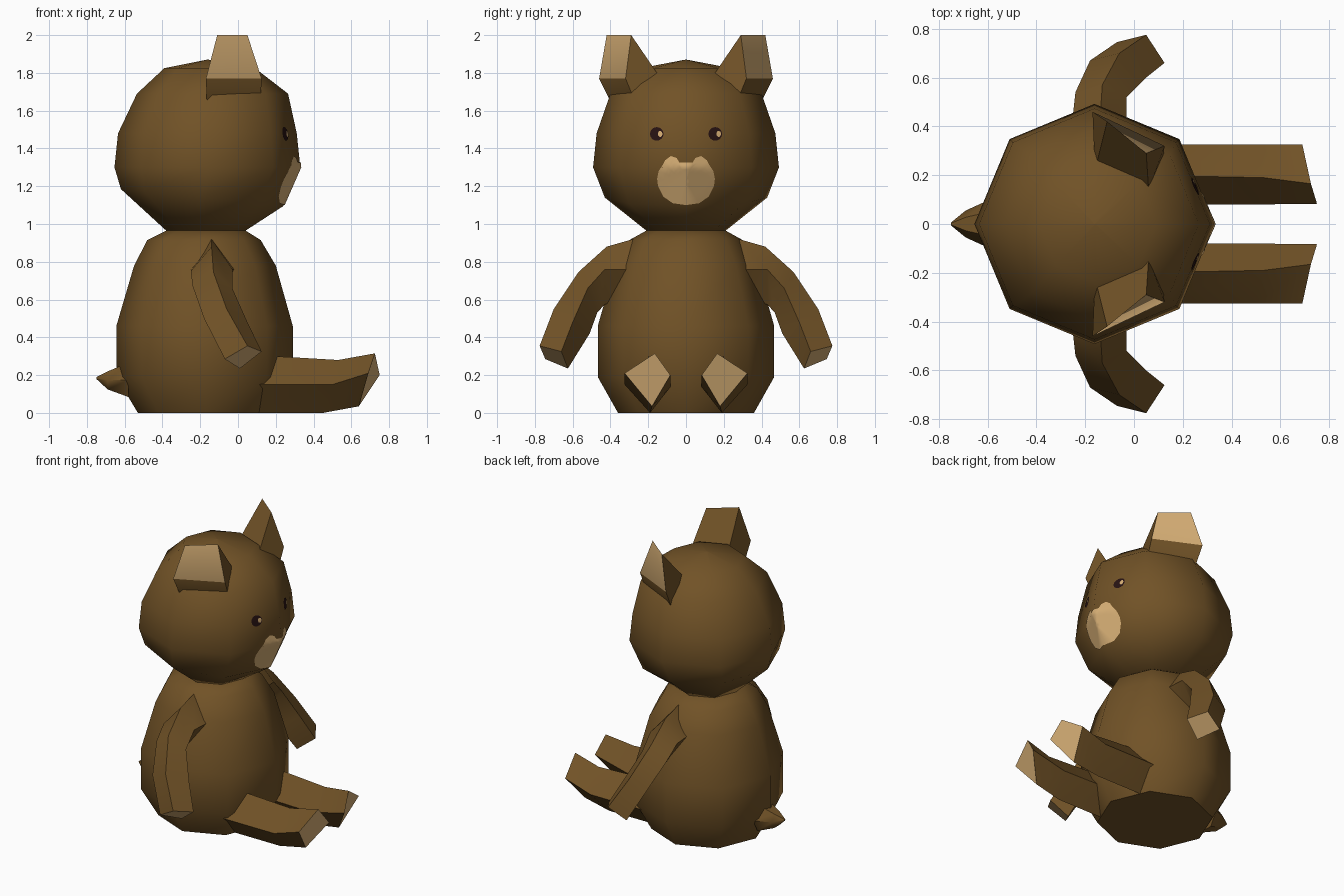
import bpy, bmesh, math
from mathutils import Vector
from mathutils.bvhtree import BVHTree

if "Cube" in bpy.data.objects:
    bpy.data.objects.remove(bpy.data.objects["Cube"])


def material(name, rgb):
    m = bpy.data.materials.new(name)
    m.diffuse_color = (*rgb, 1)
    m.use_nodes = True
    m.node_tree.nodes["Principled BSDF"].inputs["Base Color"].default_value = m.diffuse_color
    return m


BROWN = material("brown fur", (0.165, 0.085, 0.02))
TAN = material("tan pads", (0.68, 0.43, 0.18))
DARK = material("dark eye", (0.02, 0.006, 0.006))


def make(name, verts, faces, mats, smooth=50, index=None):
    """Mesh object; index(face number) gives the material slot."""
    bm = bmesh.new()
    vs = [bm.verts.new(v) for v in verts]
    for i, f in enumerate(faces):
        face = bm.faces.new([vs[k] for k in f])
        face.material_index = index(i) if index else 0
    bmesh.ops.recalc_face_normals(bm, faces=bm.faces)
    me = bpy.data.meshes.new(name)
    bm.to_mesh(me)
    bm.free()
    for m in mats:
        me.materials.append(m)
    ob = bpy.data.objects.new(name, me)
    bpy.context.collection.objects.link(ob)
    bpy.context.view_layer.objects.active = ob
    ob.select_set(True)
    bpy.ops.object.shade_smooth_by_angle(angle=math.radians(smooth))
    ob.select_set(False)
    return ob


def loft(name, rings, end_tan=False):
    """Skin a list of equal rings and close both ends; the last cap may be tan."""
    n = len(rings[0])
    verts = [p for r in rings for p in r]
    faces = [(k * n + i, k * n + (i + 1) % n, (k + 1) * n + (i + 1) % n, (k + 1) * n + i)
             for k in range(len(rings) - 1) for i in range(n)]
    faces += [tuple(range(n)), tuple(range(len(verts) - n, len(verts)))]
    last = len(faces) - 1
    return make(name, verts, faces, [BROWN, TAN],
                index=lambda i: 1 if end_tan and i == last else 0)


def octagon(z, cx, r, tilt=0.0):
    ring = []
    for i in range(8):
        a = i * math.pi / 4
        ring.append((cx + r * math.cos(a), r * math.sin(a), z - tilt * math.cos(a)))
    return ring


# Eight-sided body and head, meeting at the neck
loft("body", [octagon(*p) for p in [
    (0, -.17, .36), (.19, -.177, .467), (.46, -.177, .467),
    (.78, -.175, .375), (.915, -.18, .30), (.965, -.17, .21)]])
head = loft("head", [octagon(*p) for p in [
    (.965, -.17, .21), (1.14, -.19, .43, .045), (1.30, -.162, .492), (1.48, -.162, .473),
    (1.69, -.135, .40), (1.825, -.15, .24), (1.87, -.16, .004)]])

# Tail stub
loft("tail", [[(x, r * math.cos(i * math.pi / 3), z + r * math.sin(i * math.pi / 3))
               for i in range(6)]
              for x, z, r in [(-.58, .175, .105), (-.69, .172, .055), (-.75, .185, .006)]])

# Diamond-section limbs: each ring is outer/top, front/inner, lower, back/outer
ARM = [
    [(-.14, .28, .92), (-.02, .30, .76), (-.14, .30, .58), (-.25, .30, .76)],
    [(-.14, .42, .88), (-.03, .43, .76), (-.14, .43, .575), (-.25, .45, .75)],
    [(-.13, .57, .745), (-.03, .52, .66), (-.13, .47, .53), (-.24, .54, .67)],
    [(-.06, .70, .55), (.05, .60, .48), (-.05, .51, .42), (-.18, .67, .50)],
    [(.05, .775, .355), (.125, .66, .325), (.01, .625, .235), (-.07, .745, .285)]]
LEG = [
    [(.02, .20, .31), (.02, .08, .15), (.02, .19, .0), (.02, .325, .15)],
    [(.53, .19, .28), (.50, .08, .14), (.45, .19, .0), (.50, .325, .15)],
    [(.725, .165, .315), (.75, .083, .20), (.64, .18, .035), (.69, .325, .21)]]
# Ear: tan outer panel (0-3), inner base (4, 5), lower outer base (6, 7)
EAR = [(-.17, .46, 1.77), (.125, .32, 1.77), (-.11, .42, 2.0), (.05, .29, 2.0),
       (-.16, .22, 1.76), (.06, .14, 1.78), (-.165, .40, 1.65), (.12, .27, 1.65)]
EAR_FACES = [(0, 1, 3, 2), (2, 3, 5, 4), (0, 2, 4, 6), (1, 3, 5, 7), (0, 1, 7, 6), (4, 5, 7, 6)]

# Painted face plates are projected onto the head from the front
tree = BVHTree.FromObject(head, bpy.context.evaluated_depsgraph_get())


def decal(name, outline, centre, mat, lift, rings=6):
    n = len(outline)

    def project(y, z):
        hit = tree.ray_cast(Vector((2, y, z)), Vector((-1, 0, 0)))[0]
        return (hit.x + lift, y, z)

    cy, cz = centre
    verts = [project(cy, cz)]
    for k in range(1, rings + 1):
        t = k / rings
        verts += [project(cy + (y - cy) * t, cz + (z - cz) * t) for y, z in outline]
    faces = [(0, 1 + i, 1 + (i + 1) % n) for i in range(n)]
    faces += [(1 + k * n + i, 1 + k * n + (i + 1) % n,
               1 + (k + 1) * n + (i + 1) % n, 1 + (k + 1) * n + i)
              for k in range(rings - 1) for i in range(n)]
    ob = make(name, verts, faces, [mat])
    if sum(p.normal.x for p in ob.data.polygons) < 0:
        ob.data.flip_normals()


def disc(cy, cz, ry, rz, n=16):
    return [(cy + ry * math.cos(2 * math.pi * i / n), cz + rz * math.sin(2 * math.pi * i / n))
            for i in range(n)]


# Paired parts
for side, s in (("left", 1), ("right", -1)):
    def flip(pts):
        return [(x, s * y, z) for x, y, z in pts]
    loft(side + "_arm", [flip(r) for r in ARM], True)
    loft(side + "_leg", [flip(r) for r in LEG], True)
    make(side + "_ear", flip(EAR), EAR_FACES, [BROWN, TAN], 35, lambda i: 1 if i == 0 else 0)
    decal(side + "_eye", disc(s * .155, 1.477, .036, .036), (s * .155, 1.477), DARK, .004, 3)
    hy = s * .155 + .018
    decal(side + "_eye_glint", disc(hy, 1.477, .012, .016), (hy, 1.477), TAN, .007, 2)

# Muzzle patch with a notch at the top
half = [(.035, 1.325), (.05, 1.35), (.08, 1.36), (.11, 1.338), (.122, 1.315), (.145, 1.28),
        (.153, 1.24), (.148, 1.20), (.12, 1.145), (.07, 1.11)]
outline = [(0, 1.325)] + half + [(0, 1.10)] + [(-y, z) for y, z in reversed(half)]
decal("muzzle_patch", outline, (0, 1.225), TAN, .005, 8)
